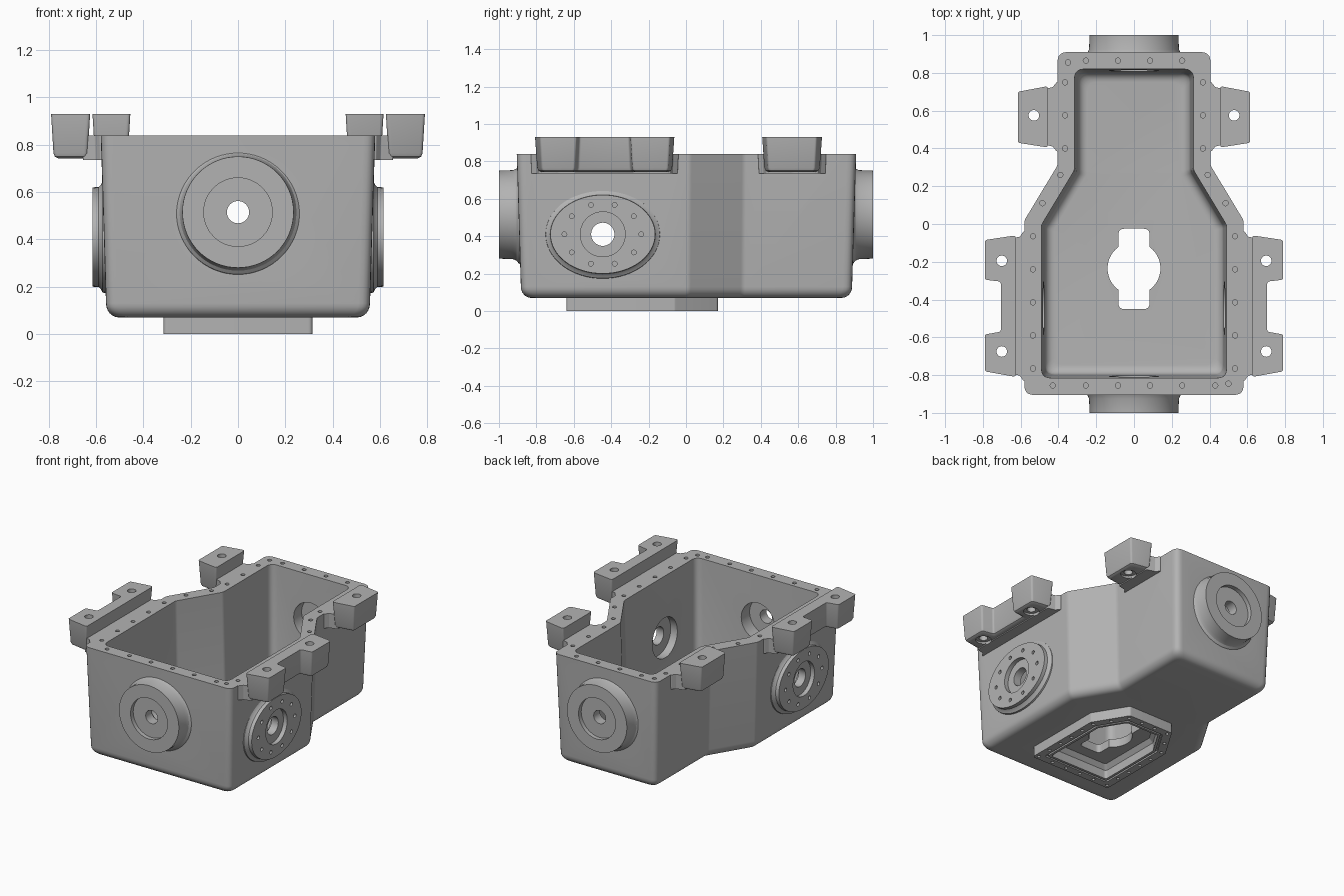
import bpy
import bmesh
from math import cos, sin, tan, pi, radians
from mathutils import Vector

cube = bpy.data.objects.get("Cube")
if cube:
    bpy.data.objects.remove(cube)

grey = bpy.data.materials.new("cast grey")
grey.use_nodes = True
grey.diffuse_color = (0.45, 0.45, 0.45, 1)
grey.node_tree.nodes["Principled BSDF"].inputs["Base Color"].default_value = (0.45, 0.45, 0.45, 1)


# ---- outline helpers ----
def mirrored(half):
    """Close a right-hand half outline by mirroring it in x."""
    return half + [(-x, y) for x, y in reversed(half)]


def corners(poly):
    pts = [Vector(p) for p in poly]
    for i, p in enumerate(pts):
        yield p, (p - pts[i - 1]).normalized(), (pts[(i + 1) % len(pts)] - p).normalized()


def inset(poly, dist):
    """Move a counter-clockwise outline inwards."""
    out = []
    for p, a, b in corners(poly):
        na, nb = Vector((-a.y, a.x)), Vector((-b.y, b.x))
        out.append(p + (na + nb) * dist / (1 + na.dot(nb)))
    return out


def rounded(poly, r, steps=5):
    out = []
    for p, a, b in corners(poly):
        t = r * tan(a.angle(b) / 2)
        start, end = p - a * t, p + b * t
        for k in range(steps + 1):
            u = k / steps
            out.append(start * (1 - u) ** 2 + p * 2 * u * (1 - u) + end * u * u)
    return out


# ---- solid helpers ----
def loft(bm, rings, cyclic=False):
    rows = [[bm.verts.new(p) for p in ring] for ring in rings]
    pairs = list(zip(rows, rows[1:]))
    if cyclic:
        pairs.append((rows[-1], rows[0]))
    else:
        bm.faces.new(rows[0][::-1])
        bm.faces.new(rows[-1])
    n = len(rows[0])
    for lo, hi in pairs:
        for i in range(n):
            j = (i + 1) % n
            bm.faces.new((lo[i], lo[j], hi[j], hi[i]))


def layers(poly, sections, r, side=1):
    """Stack of rounded outlines; sections are (height, inset)."""
    return [[(side * p.x, p.y, z) for p in rounded(inset(poly, d), r)] for z, d in sections]


def rounds(centre, axis, sections, n=64):
    """Elliptic rings along an axis; sections are (position, radius, radius)."""
    rings = []
    for pos, ra, rb in sections:
        ring = []
        for k in range(n):
            u, v = ra * cos(2 * pi * k / n), rb * sin(2 * pi * k / n)
            q = [centre[0] + u, centre[1] + v]
            q.insert(axis, pos)
            ring.append(tuple(q))
        rings.append(ring)
    return rings


def make(name, bm):
    bmesh.ops.recalc_face_normals(bm, faces=bm.faces)
    mesh = bpy.data.meshes.new(name)
    bm.to_mesh(mesh)
    bm.free()
    mesh.materials.append(grey)
    obj = bpy.data.objects.new(name, mesh)
    bpy.context.collection.objects.link(obj)
    return obj


def solid(name, rings, cyclic=False):
    bm = bmesh.new()
    loft(bm, rings, cyclic)
    return make(name, bm)


def combine(tool, operation):
    mod = housing.modifiers.new(tool.name, 'BOOLEAN')
    mod.operation, mod.solver, mod.object = operation, 'EXACT', tool
    bpy.context.view_layer.objects.active = housing
    bpy.ops.object.modifier_apply(modifier=mod.name)
    bpy.data.objects.remove(tool)


def add(name, rings):
    combine(solid(name, rings), 'UNION')


def cut(name, rings, cyclic=False):
    combine(solid(name, rings, cyclic), 'DIFFERENCE')


# ---- main tub, tapered to the back ----
wall = mirrored([(0.58, -0.905), (0.58, 0.02), (0.405, 0.31), (0.405, 0.91)])
arc = [k * pi / 12 for k in range(7)]
floor_edge = [(0.13 - 0.06 * sin(a), 0.022 + 0.055 * (1 - cos(a))) for a in arc]
housing = solid("housing", layers(wall, [(0.84, 0)] + floor_edge, 0.05))

# Bottom sump flange
sump = mirrored([(0.315, -0.64), (0.315, -0.06), (0.175, 0.17)])
add("sump_flange", layers(sump, [(0, 0), (0.1, 0)], 0.02))

# Mounting lugs and the webs that carry them
front_lug = [(0.625, -0.81), (0.79, -0.78), (0.79, -0.585), (0.705, -0.57),
             (0.705, -0.305), (0.79, -0.295), (0.79, -0.085), (0.625, -0.06)]
back_lug = [(0.455, 0.405), (0.615, 0.43), (0.615, 0.7), (0.455, 0.73)]
front_web = [(0.52, -0.83), (0.585, -0.83), (0.605, -0.803), (0.66, -0.79),
             (0.66, -0.08), (0.605, -0.067), (0.585, -0.04), (0.52, -0.04)]
back_web = [(0.35, 0.385), (0.41, 0.385), (0.43, 0.41), (0.49, 0.425),
            (0.49, 0.71), (0.43, 0.725), (0.41, 0.75), (0.35, 0.75)]
for side in (1, -1):
    for lug, web in ((front_lug, front_web), (back_lug, back_web)):
        add("lug", layers(lug, [(0.742, 0.03), (0.75, 0.016), (0.765, 0.01), (0.93, 0)], 0.015, side))
        add("web", layers(web, [(0.735, 0.005), (0.84, 0)], 0.008, side))

# Bearing bosses on the front, back and both sides
for side in (1, -1):
    add("end_boss", rounds((0, 0.515), 1, [(side * d, r, r) for d, r in (
        (0.86, 0.275), (0.895, 0.26), (0.905, 0.247), (0.925, 0.238), (1.0, 0.235))]))
    add("side_boss", rounds((-0.445, 0.41), 0, [(side * d, 0.28 + e, 0.21 + e) for d, e in (
        (0.535, 0.03), (0.572, 0.025), (0.58, 0.01), (0.59, 0.001), (0.615, 0))]))

# Inner cavity with a rounded floor
cove = [(0.2 - 0.05 * sin(a), 0.108 + 0.05 * (1 - cos(a))) for a in arc]
cut("cavity", layers(wall, [(0.9, 0.088), (0.84, 0.09)] + cove, 0.05))


# Stepped bores through the bosses
def bore(centre, axis, side, steps):
    for start, end, r in steps:
        cut("bore", rounds(centre, axis, [(side * start, r, r), (side * end, r, r)], 48))


for side in (1, -1):
    bore((0, 0.515), 1, side, ((0.97, 1.05, 0.145), (0.7, 0.9, 0.13), (0.75, 1.05, 0.047)))
    bore((-0.445, 0.41), 0, side, ((0.585, 0.7, 0.12), (0.4, 0.53, 0.14), (0.42, 0.7, 0.062)))

# Sump recess, seal groove and keyed drain opening
cut("sump_recess", layers(sump, [(-0.02, 0.085), (0.06, 0.085), (0.09, 0.11)], 0.02))
cut("seal_groove", layers(sump, [(-0.02, 0.056), (0.012, 0.056), (0.012, 0.068), (-0.02, 0.068)], 0.015), True)
cut("drain_round", rounds((0, -0.235), 2, [(0.02, 0.14, 0.14), (0.3, 0.14, 0.14)], 48))
slot = mirrored([(0.082, -0.45), (0.082, -0.025)])
cut("drain_slot", layers(slot, [(0.02, 0), (0.3, 0)], 0.03))

# Screw holes, gathered into one cutter
holes = bmesh.new()


def hole(centre, axis, start, end, r, n=12):
    loft(holes, rounds(centre, axis, [(start, r, r), (end, r, r)], n))


rim = [(0.535, -0.065 - 0.175 * k) for k in range(5)]
rim += [(0.365, y) for y in (0.4, 0.575, 0.75)] + [(0.39, 0.26), (0.485, 0.11)]
rim += [(x, -0.855) for x in (0.085, 0.255, 0.43)] + [(x, 0.865) for x in (0.085, 0.255)]
for side in (1, -1):
    for x, y in rim:
        hole((side * x, y), 2, 0.79, 0.87, 0.014)
    for k in range(10):
        a = k * pi / 5
        hole((-0.445 + 0.205 * cos(a), 0.41 + 0.165 * sin(a)), 0, side * 0.58, side * 0.65, 0.013)
    # Lug bolt holes with spot faces underneath
    for x, y in ((0.7, -0.195), (0.7, -0.675), (0.53, 0.575)):
        loft(holes, rounds((side * x, y), 2, [(z, r, r) for z, r in (
            (0.6, 0.05), (0.755, 0.05), (0.755, 0.028), (1.0, 0.028))], 24))
    # Dowel holes on opposite corners
    hole((side * 0.425 + 0.075, -0.85 * side + 0.005), 2, 0.79, 0.87, 0.014) if side > 0 else \
        hole((-0.35, 0.855), 2, 0.79, 0.87, 0.014)

flange = inset(sump, 0.028)
for i, p in enumerate(flange):
    q = flange[(i + 1) % len(flange)]
    count = max(2, round((q - p).length / 0.12))
    for k in range(count):
        c = p.lerp(q, k / count)
        hole((c.x, c.y), 2, -0.02, 0.04, 0.011)
combine(make("screw_holes", holes), 'DIFFERENCE')

# Smooth the curved walls, keep machined edges sharp
bpy.ops.object.select_all(action='DESELECT')
housing.select_set(True)
bpy.context.view_layer.objects.active = housing
bpy.ops.object.shade_smooth_by_angle(angle=radians(28))
